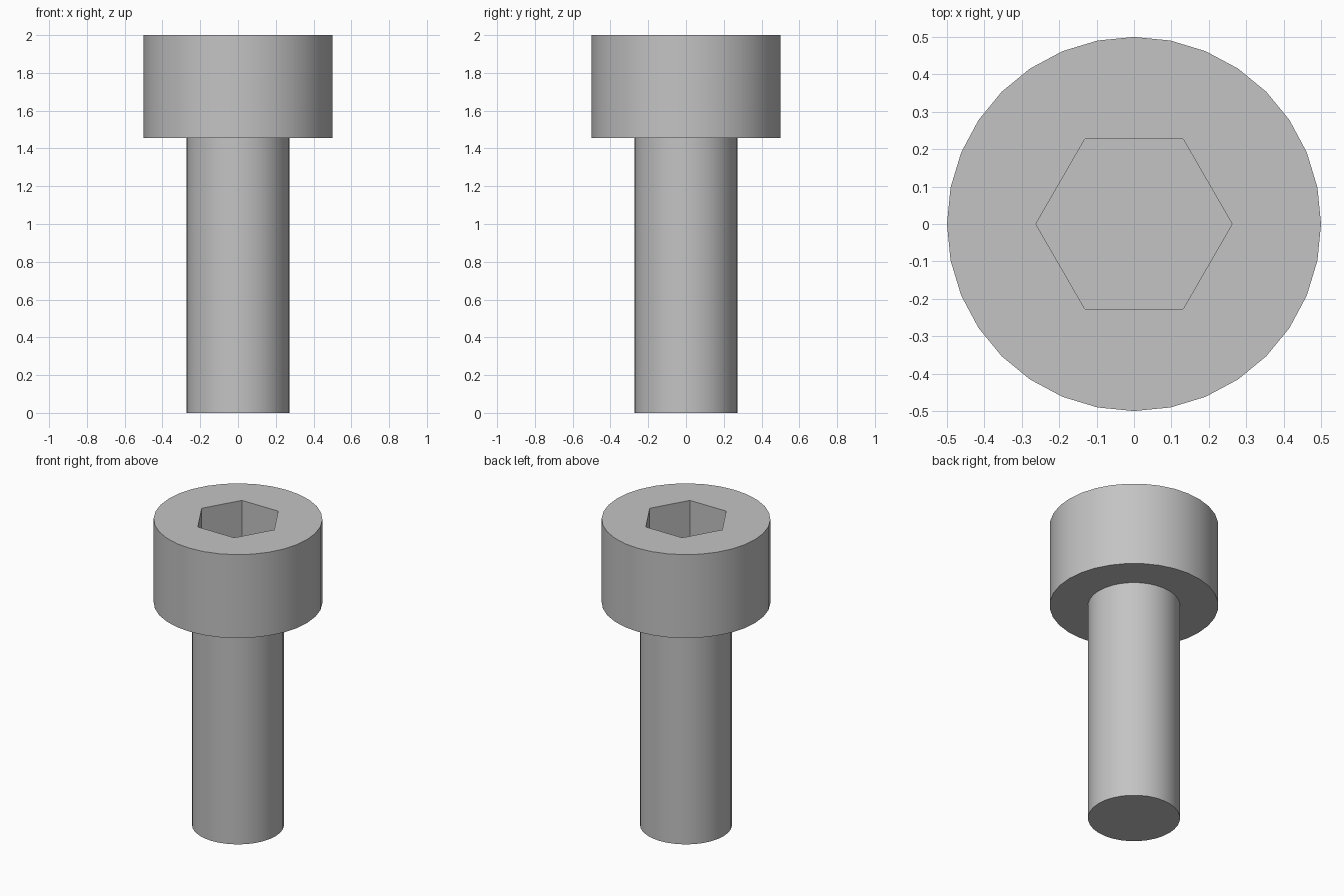
import bpy, bmesh, math

cube = bpy.data.objects.get("Cube")
if cube:
    bpy.data.objects.remove(cube, do_unlink=True)

HEAD_R, SHAFT_R = 0.5, 0.2727
HEAD_Z, TOP_Z = 1.4545, 2.0
SOCKET_R, SOCKET_DEPTH = 0.2624, 0.273
SIDES = 32

steel = bpy.data.materials.new("grey steel")
steel.use_nodes = True
GREY = (0.55, 0.55, 0.55, 1)
steel.diffuse_color = GREY
steel.node_tree.nodes["Principled BSDF"].inputs["Base Color"].default_value = GREY


def stacked_prism(name, profile, sides):
    """Rings of (radius, height) joined by walls and capped at both ends."""
    bm = bmesh.new()
    rings = []
    for r, z in profile:
        angles = [math.tau * i / sides for i in range(sides)]
        rings.append([bm.verts.new((r * math.cos(a), r * math.sin(a), z)) for a in angles])
    for low, high in zip(rings, rings[1:]):
        for i in range(sides):
            j = (i + 1) % sides
            bm.faces.new((low[i], low[j], high[j], high[i]))
    bm.faces.new(rings[0][::-1])
    bm.faces.new(rings[-1])
    mesh = bpy.data.meshes.new(name)
    bm.to_mesh(mesh)
    bm.free()
    mesh.materials.append(steel)
    obj = bpy.data.objects.new(name, mesh)
    bpy.context.collection.objects.link(obj)
    return obj


# Shaft and cylindrical head as one solid
bolt = stacked_prism("socket_head_bolt", [
    (SHAFT_R, 0), (SHAFT_R, HEAD_Z), (HEAD_R, HEAD_Z), (HEAD_R, TOP_Z)], SIDES)

# Hexagonal drive socket, corners along x
cutter = stacked_prism("socket_cutter", [
    (SOCKET_R, TOP_Z - SOCKET_DEPTH), (SOCKET_R, TOP_Z + 0.1)], 6)
cutter.hide_render = True

bpy.ops.object.select_all(action="DESELECT")
bpy.context.view_layer.objects.active = bolt
bolt.select_set(True)
cut = bolt.modifiers.new("socket", "BOOLEAN")
cut.operation = "DIFFERENCE"
cut.solver = "EXACT"
cut.object = cutter
bpy.ops.object.modifier_apply(modifier=cut.name)
bpy.data.objects.remove(cutter, do_unlink=True)

# Smooth round walls, crisp rims
bpy.ops.object.shade_smooth_by_angle(angle=math.radians(30))
